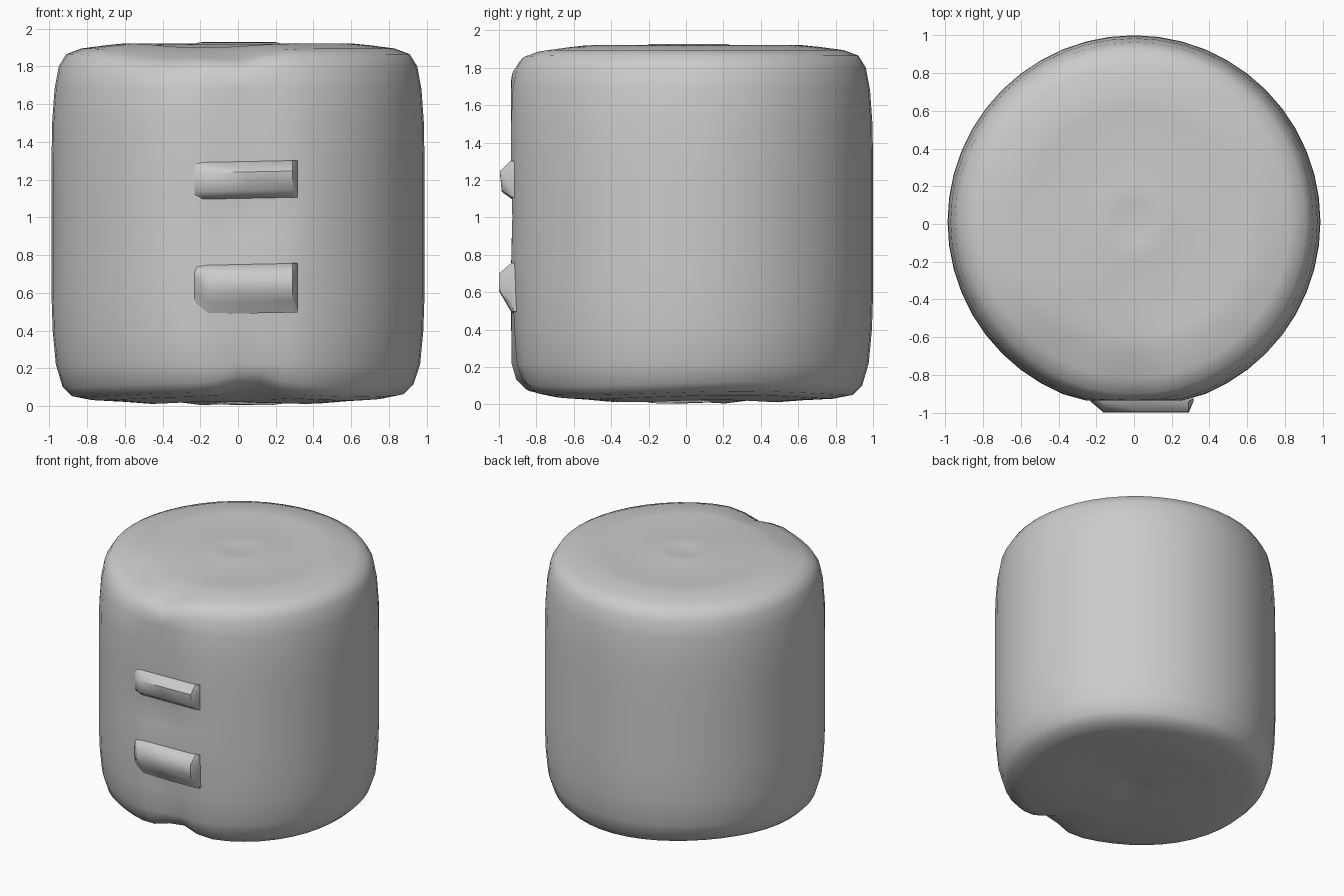
import bpy, bmesh, math

if "Cube" in bpy.data.objects:
    bpy.data.objects.remove(bpy.data.objects["Cube"])

N = 48          # sides around the barrel
CY = 0.012      # barrel axis offset in y


def bump(x, z, cx, cz, wx, wz):
    return math.exp(-((x - cx) / wx) ** 2 - ((z - cz) / wz) ** 2)


def finish(name, bm, angle):
    bmesh.ops.recalc_face_normals(bm, faces=bm.faces)
    me = bpy.data.meshes.new(name)
    bm.to_mesh(me)
    bm.free()
    ob = bpy.data.objects.new(name, me)
    bpy.context.collection.objects.link(ob)
    bpy.ops.object.select_all(action='DESELECT')
    ob.select_set(True)
    bpy.context.view_layer.objects.active = ob
    bpy.ops.object.shade_smooth_by_angle(angle=math.radians(angle))
    return ob


def weather(r, z, a):
    """Gentle dents that give the worn shape."""
    x, y = r * math.cos(a), r * math.sin(a) + CY
    # sagging front-left rim on the top
    if z > 1.7:
        z -= 0.055 * bump(x, y, -0.40, -0.80, 0.42, 0.30)
        z -= 0.05 * bump(x, y, 0.0, -0.93, 0.13, 0.2)
    # uneven lower edge
    if z < 0.15:
        z += 0.012 * math.sin(3 * a + 0.6) * r
        z += 0.06 * bump(x, y, 0.08, -0.92, 0.16, 0.2)
    # flattened front panel with a shallow crease at its foot
    if y < -0.6:
        y = max(y, -0.935)
        y += 0.025 * bump(x, z, 0.0, 1.0, 0.22, 0.13)
        y += 0.045 * bump(x, z, 0.08, 0.22, 0.12, 0.25)
        y += 0.015 * bump(x, z, 0.3, 0.4, 0.2, 0.25)
    return x, y, max(z, 0.0)


# barrel: lathed profile (radius, height), with shallow rings on both ends
profile = [(0.1, 0.03), (0.2, 0.008), (0.36, 0.03), (0.48, 0.018), (0.62, 0.03),
           (0.78, 0.04), (0.88, 0.06), (0.93, 0.11), (0.965, 0.22), (0.982, 0.4),
           (0.988, 0.58), (0.988, 0.75), (0.988, 0.9), (0.988, 1.0), (0.988, 1.1),
           (0.988, 1.3), (0.985, 1.5), (0.972, 1.68), (0.95, 1.8), (0.91, 1.865),
           (0.83, 1.895), (0.7, 1.912), (0.6, 1.922), (0.5, 1.905), (0.4, 1.92),
           (0.3, 1.905), (0.2, 1.928), (0.1, 1.915)]
bm = bmesh.new()
rings = []
for r, z in profile:
    rings.append([bm.verts.new(weather(r, z, 2 * math.pi * i / N)) for i in range(N)])
for lo, hi in zip(rings, rings[1:]):
    for i in range(N):
        j = (i + 1) % N
        bm.faces.new((lo[i], lo[j], hi[j], hi[i]))
for ring, z in ((rings[0], 0.03), (rings[-1], 1.91)):
    c = bm.verts.new((0, CY, z))
    for i in range(N):
        bm.faces.new((ring[i], ring[(i + 1) % N], c))
finish("barrel_body", bm, 60)


# front ledges: side profile (y, z) swept along x, ends tapering into the body
def ledge(name, pts):
    bm = bmesh.new()
    rows = []
    for x, k in ((-0.23, 0.0), (-0.16, 1.0), (0.05, 1.0), (0.29, 1.0), (0.315, 0.0)):
        base = -0.92
        rows.append([bm.verts.new((x, base + (y - base) * (0.25 + 0.75 * k), z + 0.02 * x))
                     for y, z in pts])
    n = len(pts)
    for a, b in zip(rows, rows[1:]):
        for i in range(n):
            j = (i + 1) % n
            bm.faces.new((a[i], a[j], b[j], b[i]))
    bm.faces.new(rows[0])
    bm.faces.new(rows[-1])
    finish(name, bm, 50)


ledge("upper_ledge", [(-0.85, 1.30), (-0.94, 1.295), (-0.995, 1.24), (-0.985, 1.14),
                      (-0.93, 1.10), (-0.85, 1.10)])
ledge("lower_ledge", [(-0.85, 0.76), (-0.935, 0.75), (-1.0, 0.695), (-1.0, 0.61),
                      (-0.965, 0.55), (-0.93, 0.49), (-0.85, 0.49)])
